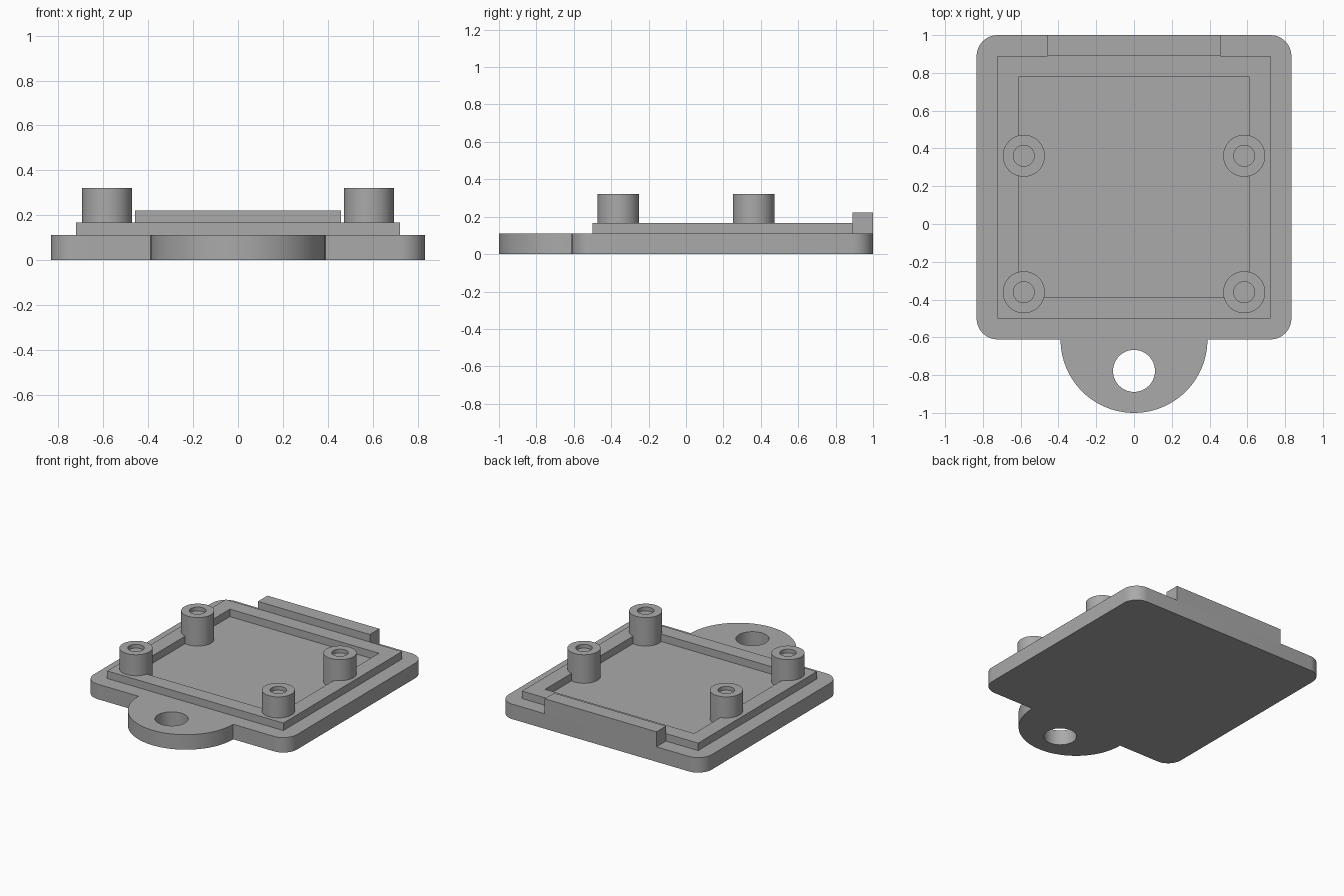
import bpy, bmesh
from math import pi, sin, cos, radians
from mathutils import Vector

cube = bpy.data.objects.get("Cube")
if cube:
    bpy.data.objects.remove(cube, do_unlink=True)

U = 1 / 18  # design unit

grey = bpy.data.materials.new("grey plastic")
grey.use_nodes = True
colour = (0.4, 0.4, 0.4, 1)
grey.diffuse_color = colour
grey.node_tree.nodes["Principled BSDF"].inputs["Base Color"].default_value = colour


def arc(cx, cy, r, start, end, steps):
    angles = [radians(start + (end - start) * i / steps) for i in range(steps + 1)]
    return [(cx + r * cos(a), cy + r * sin(a)) for a in angles]


def circle(cx, cy, r, steps=64):
    return arc(cx, cy, r, 0, 360, steps)[:-1]


def rect(x, y0, y1):
    return [(-x, y0), (x, y0), (x, y1), (-x, y1)]


def finish(bm, name):
    bmesh.ops.remove_doubles(bm, verts=bm.verts, dist=1e-5)
    bmesh.ops.recalc_face_normals(bm, faces=bm.faces)
    mesh = bpy.data.meshes.new(name)
    bm.to_mesh(mesh)
    bm.free()
    mesh.materials.append(grey)
    obj = bpy.data.objects.new(name, mesh)
    bpy.context.collection.objects.link(obj)
    bpy.ops.object.select_all(action='DESELECT')
    obj.select_set(True)
    bpy.context.view_layer.objects.active = obj
    bpy.ops.object.shade_smooth_by_angle(angle=radians(30))
    return obj


def extrude(name, loops, z0, z1):
    """Fill outlines (later loops are holes) and extrude from z0 to z1."""
    bm = bmesh.new()
    edges = []
    for loop in loops:
        vs = [bm.verts.new((x * U, y * U, z0 * U)) for x, y in loop]
        edges += [bm.edges.new((a, b)) for a, b in zip(vs, vs[1:] + vs[:1])]
    bmesh.ops.triangle_fill(bm, edges=edges, use_beauty=True, normal=(0, 0, 1))
    out = bmesh.ops.extrude_face_region(bm, geom=bm.faces[:], use_keep_orig=True)
    top = [g for g in out["geom"] if isinstance(g, bmesh.types.BMVert)]
    bmesh.ops.translate(bm, verts=top, vec=Vector((0, 0, (z1 - z0) * U)))
    return finish(bm, name)


def standoff(name, x, y):
    """Round post with a shallow blind hole in its top."""
    profile = [(0, 5.3), (1, 5.3), (1, 5.8), (2, 5.8), (2, 2), (0, 2)]
    bm = bmesh.new()
    vs = [bm.verts.new((r * U, 0, z * U)) for r, z in profile]
    es = [bm.edges.new(pair) for pair in zip(vs, vs[1:])]
    bmesh.ops.spin(bm, geom=vs + es, cent=(0, 0, 0), axis=(0, 0, 1),
                   angle=2 * pi, steps=48)
    finish(bm, name).location = (x * U, y * U, 0)


# Base plate: rounded rectangle with a round hanging tab and its hole
outline = (arc(0, -11, 7, 180, 360, 48)
           + arc(13, -9, 2, -90, 0, 10) + arc(13, 16, 2, 0, 90, 10)
           + arc(-13, 16, 2, 90, 180, 10) + arc(-13, -9, 2, 180, 270, 10))
extrude("base_plate", [outline, circle(0, -14, 2)], 0, 2)

# Raised locating rim and rear ledge
extrude("locating_rim", [rect(13, -9, 16), rect(11, -7, 14)], 2, 3)
extrude("rear_ledge", [rect(8.25, 16, 18)], 2, 4)

# Four standoffs
for side, x in (("left", 10.5), ("right", -10.5)):
    for end, y in (("front", -6.5), ("back", 6.5)):
        standoff(f"{end}_{side}_standoff", x, y)
